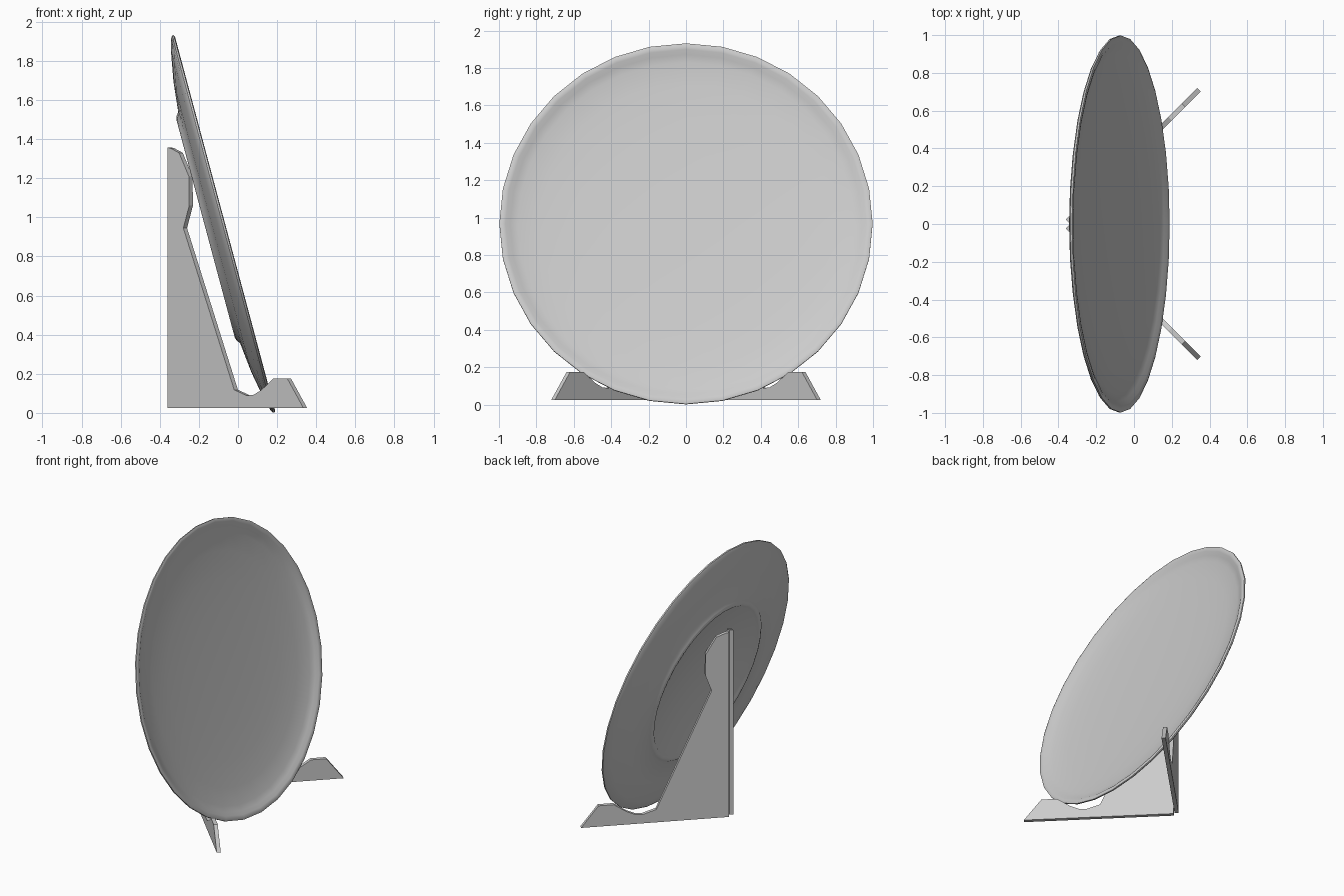
import bpy, bmesh, math
from mathutils import Matrix, Vector

if "Cube" in bpy.data.objects:
    bpy.data.objects.remove(bpy.data.objects["Cube"])


def finish(bm, name, smooth=None):
    bmesh.ops.recalc_face_normals(bm, faces=bm.faces)
    me = bpy.data.meshes.new(name)
    bm.to_mesh(me)
    bm.free()
    ob = bpy.data.objects.new(name, me)
    bpy.context.collection.objects.link(ob)
    if smooth:
        bpy.ops.object.select_all(action='DESELECT')
        ob.select_set(True)
        bpy.context.view_layer.objects.active = ob
        bpy.ops.object.shade_smooth_by_angle(angle=math.radians(smooth))
    return ob


# Plate: lathed profile (radius, height), front centre to back centre
def plate(sides=32):
    profile = [(0, -.06), (.2, -.0595), (.4, -.056), (.6, -.05), (.78, -.039),
               (.9, -.024), (.94, -.012), (.965, .002), (.985, .007),
               (.998, .003), (.998, -.006), (.985, -.015), (.93, -.031),
               (.77, -.06), (.612, -.077), (.595, -.09), (.578, -.096),
               (.56, -.092), (.545, -.08), (0, -.08)]
    bm = bmesh.new()
    verts = [bm.verts.new((r, 0, z)) for r, z in profile]
    edges = [bm.edges.new(p) for p in zip(verts, verts[1:])]
    bmesh.ops.spin(bm, geom=verts + edges, cent=(0, 0, 0), axis=(0, 0, 1),
                   angle=math.tau, steps=sides, use_duplicate=False)
    bmesh.ops.remove_doubles(bm, verts=bm.verts, dist=1e-4)
    ob = finish(bm, "plate", 50)
    # Lean back 15 degrees, facing +x
    ob.matrix_world = (Matrix.Translation((-.073, 0, .967))
                       @ Matrix.Rotation(math.radians(75), 4, 'Y'))


# Stand: two upright boards splayed 45 degrees from the back
def stand_board(name, side):
    outline = [(-.352, .025), (-.352, 1.357), (-.338, 1.355), (-.292, 1.33),
               (-.242, 1.21), (-.24, 1.06), (-.27, .945), (-.01, .118),
               (.055, .088), (.09, .093), (.13, .118), (.19, .175),
               (.262, .175), (.344, .025)]
    bm = bmesh.new()
    off = Vector((.0095, -.0095 * side, 0))
    rings = [[bm.verts.new(Vector((x, side * (x + .367), z)) + off * k)
              for x, z in outline] for k in (-1, 1)]
    n = len(outline)
    for ring in rings:
        bm.faces.new(ring)
    for i in range(n):
        j = (i + 1) % n
        bm.faces.new((rings[0][i], rings[0][j], rings[1][j], rings[1][i]))
    finish(bm, name)


plate()
stand_board("stand_board_left", 1)
stand_board("stand_board_right", -1)
